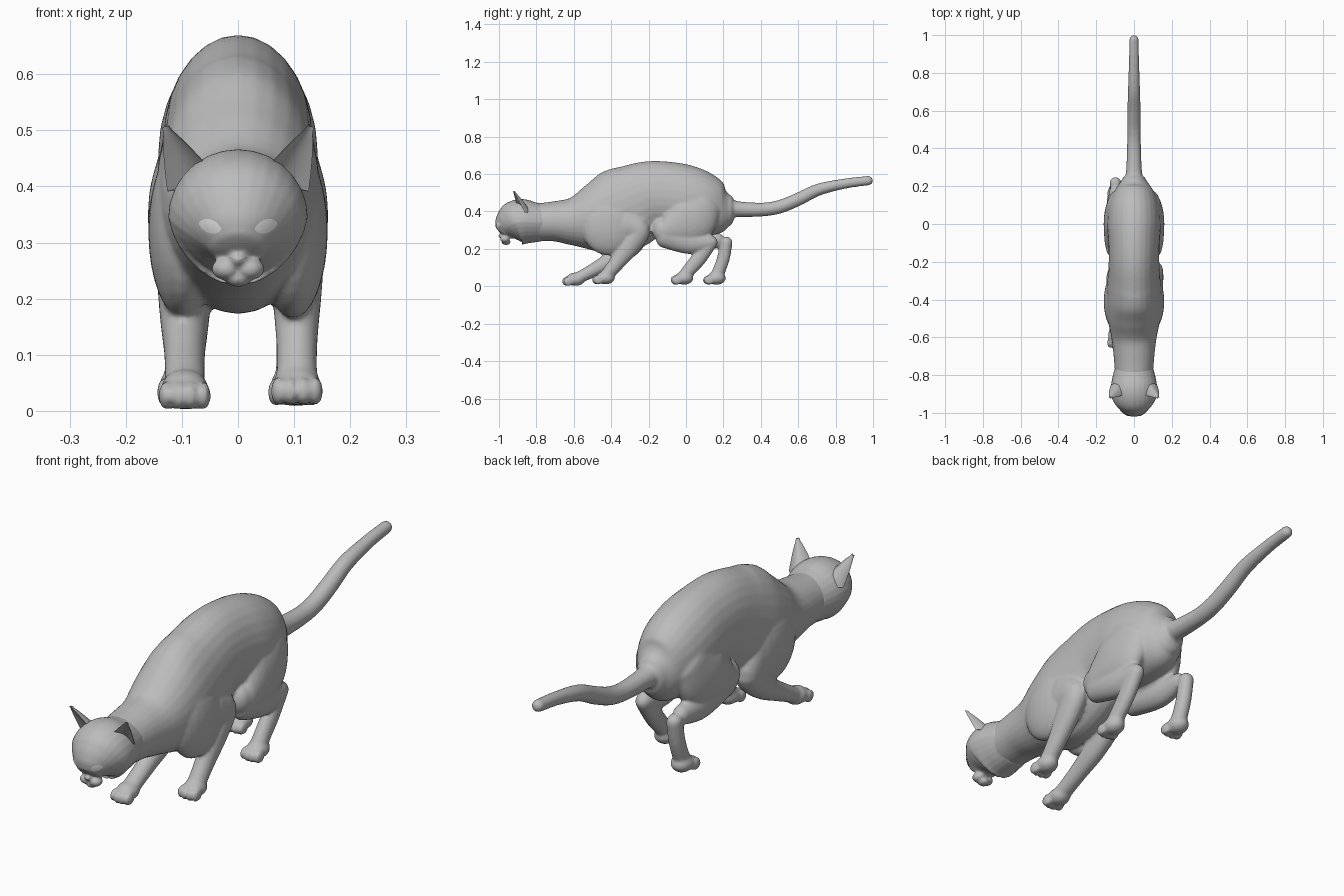
import bpy, bmesh, math
from mathutils import Vector
from mathutils.bvhtree import BVHTree

if "Cube" in bpy.data.objects:
    bpy.data.objects.remove(bpy.data.objects["Cube"])


def material(name, v):
    m = bpy.data.materials.new(name)
    m.diffuse_color = (v, v, v, 1)
    m.use_nodes = True
    m.node_tree.nodes["Principled BSDF"].inputs["Base Color"].default_value = m.diffuse_color
    return m


FUR = material("grey_fur", 0.5)
EYE = material("pale_eye", 0.9)


def finish(bm, name, mat, voxel=0, smooth=0):
    """Turn a bmesh into an object; overlapping forms are fused when voxel is set."""
    bmesh.ops.recalc_face_normals(bm, faces=bm.faces)
    me = bpy.data.meshes.new(name)
    bm.to_mesh(me)
    bm.free()
    ob = bpy.data.objects.new(name, me)
    bpy.context.collection.objects.link(ob)
    if voxel:
        r = ob.modifiers.new("fuse", 'REMESH')
        r.mode, r.voxel_size = 'VOXEL', voxel
        s = ob.modifiers.new("soften", 'SMOOTH')
        s.factor, s.iterations = 0.5, smooth
        dg = bpy.context.evaluated_depsgraph_get()
        ob.data = bpy.data.meshes.new_from_object(ob.evaluated_get(dg))
        ob.data.name = name
        ob.modifiers.clear()
    ob.data.materials.clear()
    ob.data.materials.append(mat)
    ob.data.polygons.foreach_set("use_smooth", [True] * len(ob.data.polygons))
    return ob


def skin(bm, rings):
    """Bridge closed rings of points and cap both ends."""
    vs = [[bm.verts.new(p) for p in r] for r in rings]
    n = len(vs[0])
    for a, b in zip(vs, vs[1:]):
        for i in range(n):
            bm.faces.new((a[i], a[(i + 1) % n], b[(i + 1) % n], b[i]))
    bm.faces.new(vs[0])
    bm.faces.new(vs[-1])


def catmull(p, steps=6):
    q = [p[0]] + p + [p[-1]]
    out = []
    for a, b, c, d in zip(q, q[1:], q[2:], q[3:]):
        for k in range(steps):
            t = k / steps
            out.append([0.5 * (2 * B + (C - A) * t + (2 * A - 5 * B + 4 * C - D) * t * t
                               + (3 * B - A - 3 * C + D) * t ** 3)
                        for A, B, C, D in zip(a, b, c, d)])
    return out + [list(p[-1])]


def limb(bm, pts, taper=0, cap=1.0, n=28):
    """Rounded tube through (x, y, z, half width, half thickness) points."""
    s = catmull([tuple(p) for p in pts])
    pos = [Vector(p[:3]) for p in s]
    tan = [(pos[min(i + 1, len(s) - 1)] - pos[max(i - 1, 0)]).normalized() for i in range(len(s))]
    sec = [(pos[i], tan[i], s[i][3], s[i][4]) for i in range(len(s))]
    angles = [math.radians(a) for a in (20, 40, 60, 78)]

    def dome(k, sign):
        c, t, rx, rn = sec[k]
        r = min(rx, rn) * cap
        return [(c + t * sign * r * math.sin(a), t, rx * math.cos(a), rn * math.cos(a)) for a in angles]

    rings = []
    for c, t, rx, rn in dome(0, -1)[::-1] + sec + dome(-1, 1):
        side = Vector((1, 0, 0))
        side = (side - t * side.dot(t)).normalized()
        up = side.cross(t)
        if up.z < 0 and taper:
            up = -up
        ring = []
        for i in range(n):
            a = 2 * math.pi * i / n
            w = 1 + taper * min(0, math.sin(a))
            ring.append(c + side * rx * math.cos(a) * w + up * rn * math.sin(a))
        rings.append(ring)
    skin(bm, rings)


def ball(bm, c, r):
    vs = bmesh.ops.create_uvsphere(bm, u_segments=24, v_segments=16, radius=1)["verts"]
    for v in vs:
        v.co = Vector((v.co.x * r[0] + c[0], v.co.y * r[1] + c[1], v.co.z * r[2] + c[2]))


def paw(bm, x, y, z):
    ball(bm, (x, y + 0.015, z + 0.036), (0.043, 0.05, 0.036))
    for k in (-1.5, -0.5, 0.5, 1.5):
        ball(bm, (x + k * 0.022, y - 0.034 + abs(k) * 0.007, z + 0.025), (0.0135, 0.028, 0.026))


# ---- body: torso, tail and four legs fused together ----
bm = bmesh.new()
torso = [(-.80, .342, .100, .100), (-.70, .347, .108, .108), (-.60, .347, .120, .132),
         (-.50, .362, .140, .182), (-.40, .387, .146, .222), (-.30, .426, .140, .224),
         (-.20, .470, .134, .199), (-.10, .473, .136, .193), (0, .459, .142, .188),
         (.10, .430, .132, .172), (.18, .408, .100, .135), (.23, .405, .066, .085)]
limb(bm, [(0, y, z, w, h) for y, z, w, h in torso], cap=0.5)
tail = [(.16, .44, .08), (.25, .415, .046), (.40, .410, .037), (.50, .425, .036), (.60, .465, .035),
        (.71, .517, .032), (.85, .549, .027), (.975, .565, .025)]
limb(bm, [(0, y, z, r, r) for y, z, r in tail])

for sx in (1, -1):
    # shoulder and thigh masses
    ball(bm, (sx * .098, -.41, .32), (.062, .15, .155))
    limb(bm, [(sx * .080, .09, .44, .062, .11), (sx * .094, .02, .36, .066, .14),
              (sx * .098, -.09, .305, .058, .085), (sx * .098, -.13, .30, .050, .065)])

legs = [
    # right foreleg, left foreleg
    (.105, [(-.33, .33, .050, .09), (-.255, .30, .050, .065), (-.30, .22, .045, .058),
            (-.37, .125, .037, .042), (-.415, .07, .036, .036), (-.435, .045, .038, .034)], (-.445, .01)),
    (-.095, [(-.33, .30, .050, .09), (-.28, .245, .050, .065), (-.36, .165, .044, .052),
             (-.46, .105, .037, .040), (-.545, .06, .036, .033), (-.58, .042, .038, .032)], (-.605, .002)),
    # right hind shin and foot, left hind shin and foot
    (.100, [(-.11, .275, .050, .07), (.02, .238, .046, .066), (.12, .235, .036, .046)], None),
    (.100, [(.135, .238, .032, .036), (.07, .15, .032, .040), (.015, .085, .032, .036),
            (-.015, .045, .036, .034)], (-.025, .008)),
    (-.098, [(-.11, .285, .050, .07), (.05, .245, .046, .062), (.17, .245, .034, .040)], None),
    (-.098, [(.215, .235, .031, .034), (.200, .15, .031, .034), (.175, .08, .032, .034),
             (.155, .045, .036, .034)], (.148, .008)),
]
for x, path, foot in legs:
    limb(bm, [(x, y, z, w, h) for y, z, w, h in path])
    if foot:
        paw(bm, x, *foot)
finish(bm, "body", FUR, 0.007, 5)

# ---- head with muzzle, nose, chin and brow ----
bm = bmesh.new()
skull = [(-.77, .340, .104, .100), (-.82, .342, .116, .110), (-.87, .345, .124, .121),
         (-.91, .340, .121, .118), (-.94, .325, .103, .101), (-.962, .308, .079, .078),
         (-.978, .290, .052, .053)]
limb(bm, [(0, y, z, w, h) for y, z, w, h in skull], taper=0.16, cap=0.25)
ball(bm, (0, -.968, .295), (.022, .026, .045))
ball(bm, (0, -.984, .270), (.017, .017, .012))
ball(bm, (0, -.962, .236), (.024, .024, .015))
for sx in (1, -1):
    ball(bm, (sx * .021, -.968, .253), (.026, .026, .020))
    ball(bm, (sx * .052, -.938, .358), (.034, .020, .012))
head = finish(bm, "head", FUR, 0.0045, 4)


# ---- ears: crescent sections shrinking to the tip ----
def ear(sx, name):
    base, tip = Vector((.083, -.880, .405)), Vector((.130, -.922, .507))
    across, front = Vector((.043, .020, -.014)), Vector((.35, -.93, 0))
    rings = []
    for k in range(11):
        t = k / 10
        w = max(0.12, (1 - t) ** 0.75)
        c = base.lerp(tip, t)
        ss = [i / 5 - 1 for i in range(11)]
        arc = [c + across * w * s - front * 0.018 * w * (1 - s * s) for s in ss]
        arc += [c + across * w * s - front * (0.004 + 0.046 * w * (1 - s * s)) for s in ss[::-1]]
        rings.append([Vector((p.x * sx, p.y, p.z)) for p in arc])
    b = bmesh.new()
    skin(b, rings)
    ob = finish(b, name, FUR)
    bpy.context.view_layer.objects.active = ob
    ob.select_set(True)
    bpy.ops.object.shade_smooth_by_angle(angle=math.radians(50))
    ob.select_set(False)


ear(1, "right_ear")
ear(-1, "left_ear")

# ---- face details: thin patches laid on the front of the head ----
b = bmesh.new()
b.from_mesh(head.data)
tree = BVHTree.FromBMesh(b)
b.free()


def patch(name, cx, cz, outline, mat, lift):
    """Fan of concentric rings projected onto the face."""
    b = bmesh.new()

    def put(x, z):
        hit = tree.ray_cast(Vector((cx + x, -2, cz + z)), Vector((0, 1, 0)))[0]
        return b.verts.new(hit + Vector((0, -lift, 0)))

    mid, prev = put(0, 0), None
    n = len(outline)
    for f in (0.35, 0.7, 1.0):
        ring = [put(x * f, z * f) for x, z in outline]
        for i in range(n):
            j = (i + 1) % n
            b.faces.new((prev[i], prev[j], ring[j], ring[i]) if prev else (mid, ring[i], ring[j]))
        prev = ring
    finish(b, name, mat)


def almond(sx, w, h):
    pts = []
    for i in range(24):
        a = 2 * math.pi * i / 24
        x = math.cos(a)
        z = math.sin(a) * h * (1 - 0.35 * abs(x) ** 3)
        pts.append((sx * x * w, z + 0.005 * x))  # outer corner tilts up
    return pts


for sx, side in ((1, "right"), (-1, "left")):
    patch(side + "_eyelid", sx * .050, .329, almond(sx, .027, .017), FUR, 0.002)
    patch(side + "_eye", sx * .050, .329, almond(sx, .020, .0125), EYE, 0.004)
patch("nose", 0, .268, [(-.017, .005), (-.008, .008), (.008, .008), (.017, .005), (.004, -.010), (-.004, -.010)],
      FUR, 0.002)
